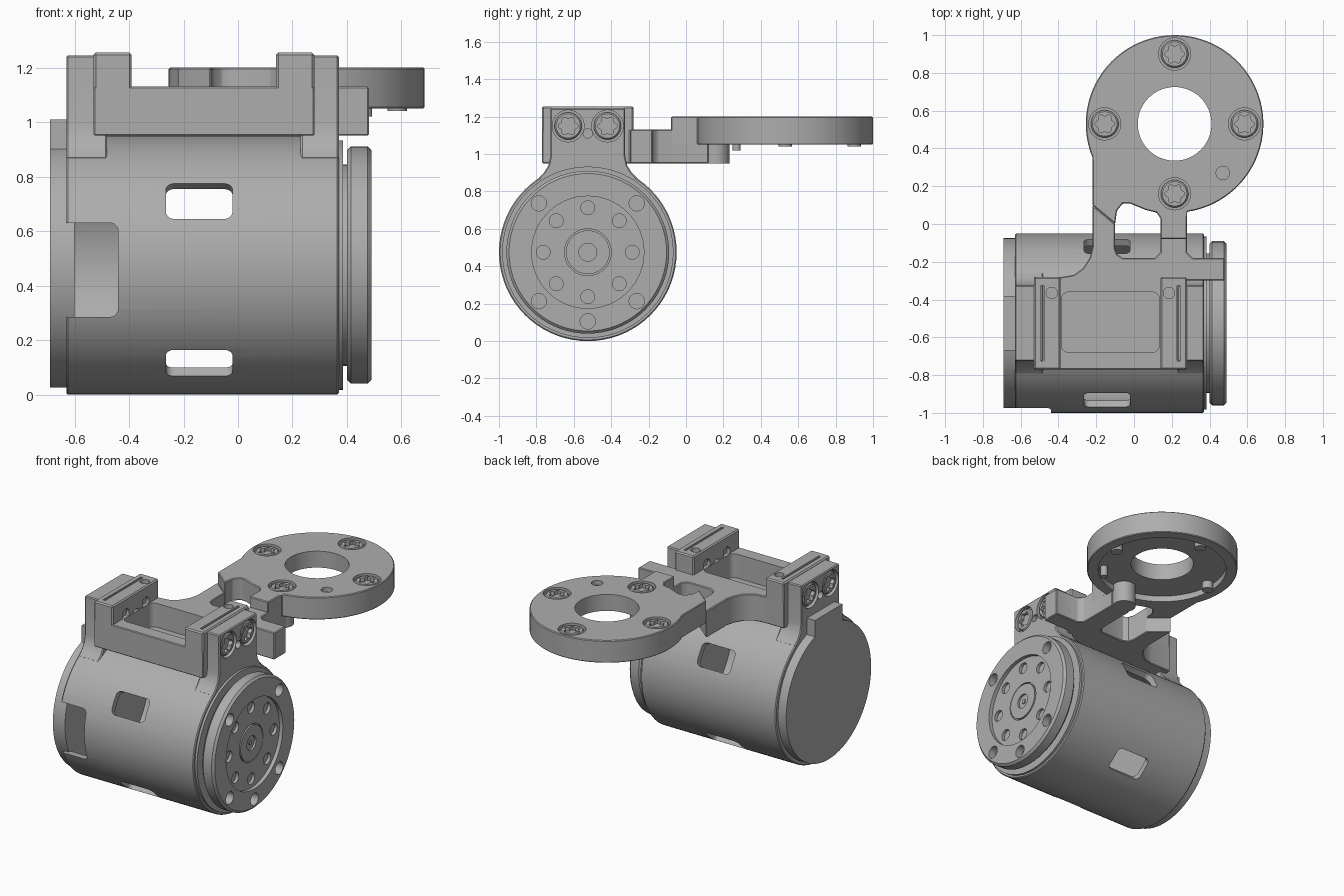
import bpy, bmesh
from math import sin, cos, pi, radians
from mathutils import Vector

cube = bpy.data.objects.get("Cube")
if cube:
    bpy.data.objects.remove(cube)

grey = bpy.data.materials.new("machined_grey")
grey.use_nodes = True
GREY = (0.42, 0.42, 0.42, 1)
grey.diffuse_color = GREY
bsdf = grey.node_tree.nodes["Principled BSDF"]
bsdf.inputs["Base Color"].default_value = GREY
bsdf.inputs["Roughness"].default_value = 0.6

CY, CZ, R = -0.525, 0.475, 0.475      # motor axis and radius
DX, DY, DR = 0.215, 0.53, 0.47        # mounting disc


def select(o):
    bpy.ops.object.select_all(action='DESELECT')
    o.select_set(True)
    bpy.context.view_layer.objects.active = o


def apply_mod(o, kind, **settings):
    m = o.modifiers.new(kind, kind)
    for k, v in settings.items():
        setattr(m, k, v)
    select(o)
    bpy.ops.object.modifier_apply(modifier=m.name)


def prism(name, pts, axis, lo, hi, bevel=0):
    """Extrude a 2D outline along an axis: x uses (y,z), y uses (x,z), z uses (x,y)."""
    place = {'x': lambda u, v, w: (w, u, v),
             'y': lambda u, v, w: (u, w, v),
             'z': lambda u, v, w: (u, v, w)}[axis]
    bm = bmesh.new()
    face = bm.faces.new([bm.verts.new(place(u, v, lo)) for u, v in pts])
    ext = bmesh.ops.extrude_face_region(bm, geom=[face])
    moved = [g for g in ext["geom"] if isinstance(g, bmesh.types.BMVert)]
    bmesh.ops.translate(bm, verts=moved, vec=Vector(place(0, 0, hi - lo)))
    bmesh.ops.recalc_face_normals(bm, faces=bm.faces)
    me = bpy.data.meshes.new(name)
    bm.to_mesh(me)
    bm.free()
    me.materials.append(grey)
    o = bpy.data.objects.new(name, me)
    bpy.context.scene.collection.objects.link(o)
    if bevel:
        apply_mod(o, 'BEVEL', width=bevel, segments=1, limit_method='ANGLE',
                  angle_limit=radians(40))
    return o


def arc(u, v, r, a0, a1, n):
    return [(u + r * cos(radians(a0 + (a1 - a0) * i / n)),
             v + r * sin(radians(a0 + (a1 - a0) * i / n))) for i in range(n + 1)]


def circle(u, v, r, n=32):
    return arc(u, v, r, 0, 360, n)[:-1]


def star(u, v, r):
    return [(u + r * (1 + .16 * cos(6 * a)) * cos(a), v + r * (1 + .16 * cos(6 * a)) * sin(a))
            for a in (2 * pi * i / 36 for i in range(36))]


def rect(u0, v0, u1, v1, r=0):
    if not r:
        return [(u0, v0), (u1, v0), (u1, v1), (u0, v1)]
    return (arc(u1 - r, v1 - r, r, 0, 90, 5) + arc(u0 + r, v1 - r, r, 90, 180, 5)
            + arc(u0 + r, v0 + r, r, 180, 270, 5) + arc(u1 - r, v0 + r, r, 270, 360, 5))


def cut(o, *cutters):
    for c in cutters:
        c.hide_render = True
        bpy.context.view_layer.update()
        apply_mod(o, 'BOOLEAN', operation='DIFFERENCE', object=c, solver='EXACT')
        bpy.data.objects.remove(c)


def screw(name, host, axis, u, v, top, side=1):
    """Sunk lobed screw; side is the direction the head faces along the axis."""
    span = lambda a, b: sorted((top + side * a, top + side * b))
    cut(host, prism("bore", circle(u, v, .085), axis, *span(-.03, .05)))
    head = prism(name, circle(u, v, .073), axis, *span(-.06, -.005), bevel=.008)
    cut(head, prism("socket", star(u, v, .046), axis, *span(-.035, .05)))


# Hollow motor housing with a side notch and four radial windows
housing = prism("motor_housing", circle(CY, CZ, R, 72), 'x', -.63, .37, bevel=.006)
cut(housing, prism("hollow", circle(CY, CZ, R - .04, 72), 'x', -.7, .33),
    prism("notch", rect(-.8, .285, -.44, .63, .03), 'y', -1.2, -.7))
for turn in (-30, 50, 210, 130):
    window = prism("window", rect(-.265, -.075, -.02, .075, .03), 'y', -.6, -.36)
    window.location = (0, CY, CZ)
    window.rotation_euler.x = radians(turn)
    cut(housing, window)

# Rear cap with its locating tab
prism("rear_cap", circle(CY, CZ, .45, 72), 'x', -.69, -.60)
prism("rear_cap_tab", rect(-.67, .8, -.38, 1.01), 'x', -.69, -.60)

# Output end: collar, hub and drilled flange
prism("front_collar", circle(CY, CZ, .458, 72), 'x', .36, .385)
prism("output_hub", circle(CY, CZ, .37, 48), 'x', .38, .41)
flange = prism("output_flange", circle(CY, CZ, .435, 72), 'x', .40, .49, bevel=.014)
cut(flange, prism("recess", circle(CY, CZ, .30, 64), 'x', .465, .6))
for a in (45, 135, 225, 270, 315):
    u, v = CY + .37 * cos(radians(a)), CZ + .37 * sin(radians(a))
    cut(flange, prism("hole", circle(u, v, .041, 20), 'x', .44, .6))
for i in range(8):
    u, v = CY + .238 * cos(i * pi / 4), CZ + .238 * sin(i * pi / 4)
    cut(flange, prism("hole", circle(u, v, .037, 20), 'x', .445, .6))
cut(flange, prism("ring", circle(CY, CZ, .125, 40), 'x', .455, .6))
boss = prism("output_boss", circle(CY, CZ, .117, 40), 'x', .44, .468)
cut(boss, prism("dish", circle(CY, CZ, .048, 24), 'x', .455, .6))
prism("output_pin", circle(CY, CZ, .015, 12), 'x', .44, .462)

# Screwed cheeks rising from the housing
half = [(.27, .865), (.235, .90), (.21, .94), (.20, .99), (.20, 1.245)]
outline = [(CY + u, v) for u, v in half] + [(CY - u, v) for u, v in reversed(half)]
for label, x0, x1, side in (("right", -.63, -.48, -1), ("left", .23, .37, 1)):
    cheek = prism(label + "_cheek", outline, 'x', x0, x1, bevel=.006)
    outer = x0 if side < 0 else x1
    for n, u in (("front", CY - .105), ("rear", CY + .105)):
        screw(f"{label}_cheek_{n}_screw", cheek, 'x', u, 1.15, outer, side)
    cut(cheek, prism("pin_hole", circle(CY, 1.11, .025, 16), 'x', outer - .03, outer + .03))

# Bracket base with both arms, and a pocket in its floor
base = [(-.53, -.77), (.28, -.77), (.28, -.30), (.48, -.30), (.48, -.18), (.31, -.18), (.28, -.15),
        (.28, .12), (.14, .12), (.14, -.15), (.11, -.18), (-.06, -.18), (-.09, -.16), (-.10, -.13),
        (-.10, .0), (-.22, .10), (-.22, -.12), (-.235, -.18), (-.27, -.235), (-.32, -.27),
        (-.38, -.28), (-.53, -.28)]
bracket = prism("bracket_base", base, 'z', .95, 1.13, bevel=.005)
cut(bracket, prism("pocket", rect(-.385, -.68, .135, -.36, .04), 'z', .97, 1.3))

# Clamp posts with pin holes and screw tips
for label, x0, x1, inner, px in (("right", -.53, -.39, -.39, -.435), ("left", .14, .28, .14, .185)):
    post = prism(label + "_clamp_post", rect(-.77, .952, -.28, 1.255), 'x', x0, x1, bevel=.008)
    cut(post, prism("pin_hole", circle(px, -.365, .03, 20), 'z', 1.22, 1.4))
    for u, v in ((CY - .105, 1.15), (CY + .105, 1.15), (CY, 1.11)):
        cut(post, prism("tip_hole", circle(u, v, .035, 20), 'x', inner - .02, inner + .02))
    # Groove where the cheek meets the post
    edge = .235 if label == "left" else -.485
    cut(post, prism("groove", rect(edge - .008, CY - .2, edge + .008, CY + .2), 'z', 1.24, 1.3))

# Mounting disc joined to the arms
web = [(-.22, .10), (-.10, .0), (-.09, .07), (-.06, .108), (-.02, .108), (.06, .075),
       (.12, .06), (.14, .03), (.14, -.08), (.28, -.08)]
disc = prism("mounting_disc", arc(DX, DY, DR, -82, 202, 64) + web, 'z', 1.05, 1.20, bevel=.005)
cut(disc, prism("centre_hole", circle(DX, DY, .195, 64), 'z', .9, 1.4),
    prism("small_hole", circle(.47, .27, .036, 20), 'z', 1.17, 1.4))
recess = prism("under_recess", circle(DX, DY, .40, 64), 'z', .9, 1.09)
cut(disc, recess)
for n, a in (("left", 0), ("rear", 90), ("right", 180), ("front", 270)):
    u, v = DX + .37 * cos(radians(a)), DY + .37 * sin(radians(a))
    screw(f"disc_{n}_screw", disc, 'z', u, v, 1.20)
    prism(f"disc_{n}_screw_tip", circle(u, v, .036, 20), 'z', 1.04, 1.15)
prism("disc_dowel", circle(.47, .27, .022, 16), 'z', 1.02, 1.175)
prism("arm_end_boss", circle(DX, DY - .37, .072), 'z', .95, 1.10)

# Smooth round surfaces, keep machined edges crisp
for o in [o for o in bpy.context.scene.objects if o.type == 'MESH' and grey.name in o.data.materials]:
    select(o)
    bpy.ops.object.shade_smooth_by_angle(angle=radians(30))
